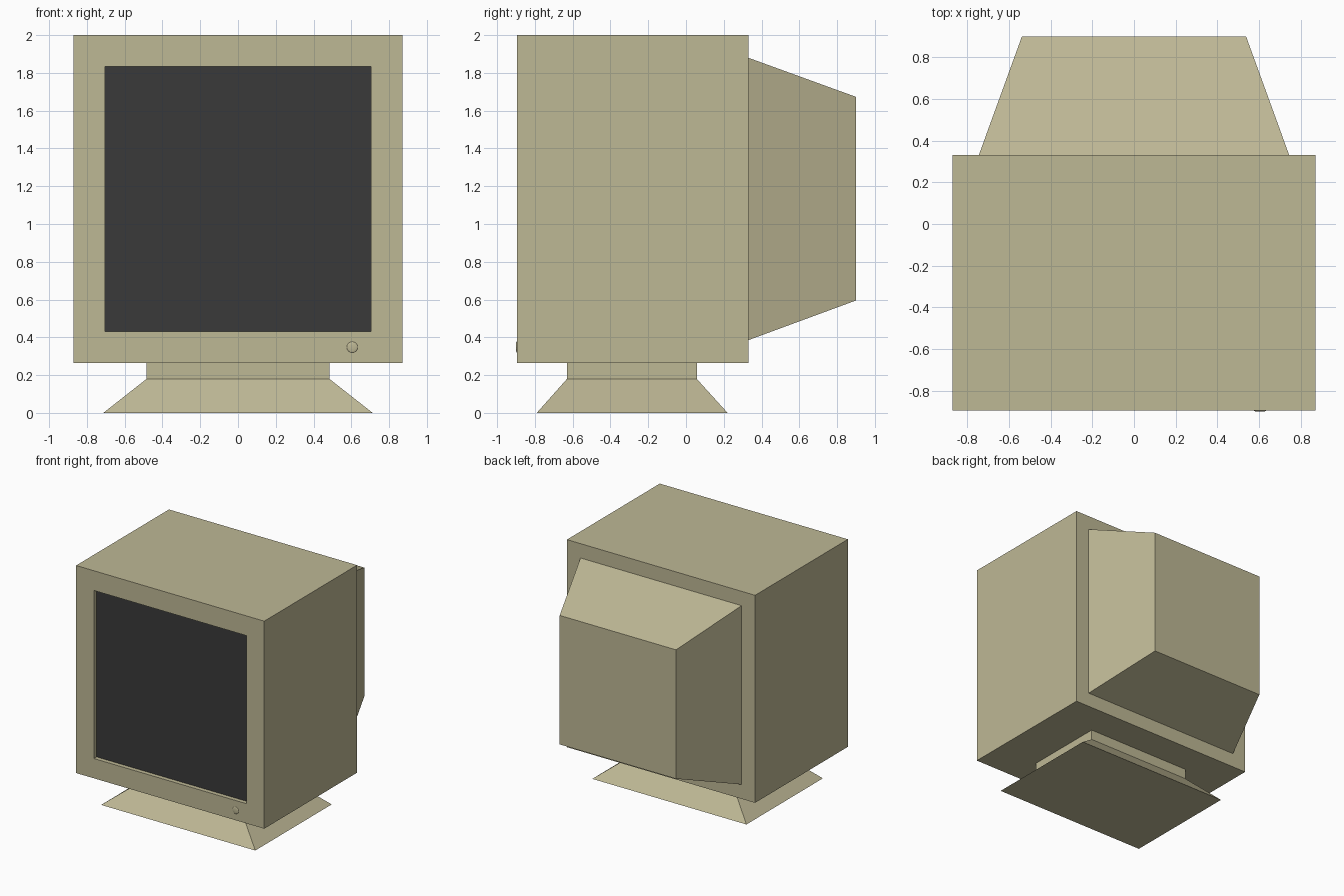
import bpy, bmesh, math
from mathutils import Matrix, Vector

if "Cube" in bpy.data.objects:
    bpy.data.objects.remove(bpy.data.objects["Cube"])


def material(name, color):
    m = bpy.data.materials.new(name)
    m.diffuse_color = (*color, 1)
    m.use_nodes = True
    m.node_tree.nodes["Principled BSDF"].inputs["Base Color"].default_value = m.diffuse_color
    return m


BEIGE = material("beige plastic", (0.515, 0.479, 0.301))
DARK = material("dark glass", (0.042, 0.042, 0.042))


def finish(name, bm, mat):
    bmesh.ops.recalc_face_normals(bm, faces=bm.faces)
    mesh = bpy.data.meshes.new(name)
    bm.to_mesh(mesh)
    bm.free()
    mesh.materials.append(mat)
    ob = bpy.data.objects.new(name, mesh)
    bpy.context.collection.objects.link(ob)
    return ob


def loft(rings):
    """Closed solid through a series of four-cornered rings."""
    bm = bmesh.new()
    loops = [[bm.verts.new(p) for p in ring] for ring in rings]
    for a, b in zip(loops, loops[1:]):
        for i in range(4):
            j = (i + 1) % 4
            bm.faces.new((a[i], a[j], b[j], b[i]))
    bm.faces.new(loops[0])
    bm.faces.new(loops[-1])
    return bm


def upright(y, hx, z0, z1):
    return [(-hx, y, z0), (hx, y, z0), (hx, y, z1), (-hx, y, z1)]


def level(z, hx, y0, y1):
    return [(-hx, y0, z), (hx, y0, z), (hx, y1, z), (-hx, y1, z)]


FRONT, BACK = -0.896, 0.33
RECESS = FRONT + 0.042

# Housing: the ring sequence runs from the back, round the bezel, into the screen recess
finish("housing", loft([
    upright(BACK, 0.87, 0.265, 2.0),
    upright(FRONT, 0.87, 0.265, 2.0),
    upright(FRONT, 0.705, 0.43, 1.835),
    upright(RECESS, 0.705, 0.43, 1.835),
]), BEIGE)

# Screen plate lying in the recess
finish("screen", loft([
    upright(RECESS - 0.007, 0.7045, 0.4305, 1.8345),
    upright(RECESS - 0.001, 0.7045, 0.4305, 1.8345),
]), DARK)

# Tapered tube cover at the back
finish("rear_cover", loft([
    upright(BACK, 0.745, 0.385, 1.88),
    upright(0.90, 0.538, 0.595, 1.673),
]), BEIGE)

# Stand: flared foot with a short straight neck
finish("stand", loft([
    level(0.0, 0.713, -0.79, 0.22),
    level(0.18, 0.484, -0.63, 0.057),
    level(0.265, 0.484, -0.63, 0.057),
]), BEIGE)

# Power button: shallow dome on the bezel
bm = bmesh.new()
bmesh.ops.create_uvsphere(bm, u_segments=16, v_segments=8, radius=1)
bmesh.ops.bisect_plane(bm, geom=bm.verts[:] + bm.edges[:] + bm.faces[:],
                       plane_co=(0, 0, 0), plane_no=(0, 0, 1), clear_inner=True)
bmesh.ops.transform(bm, verts=bm.verts, matrix=Matrix.Translation((0.605, FRONT, 0.348))
                    @ Matrix.Rotation(math.pi / 2, 4, 'X')
                    @ Matrix.Diagonal(Vector((0.029, 0.029, 0.005, 1))))
finish("power_button", bm, BEIGE)
